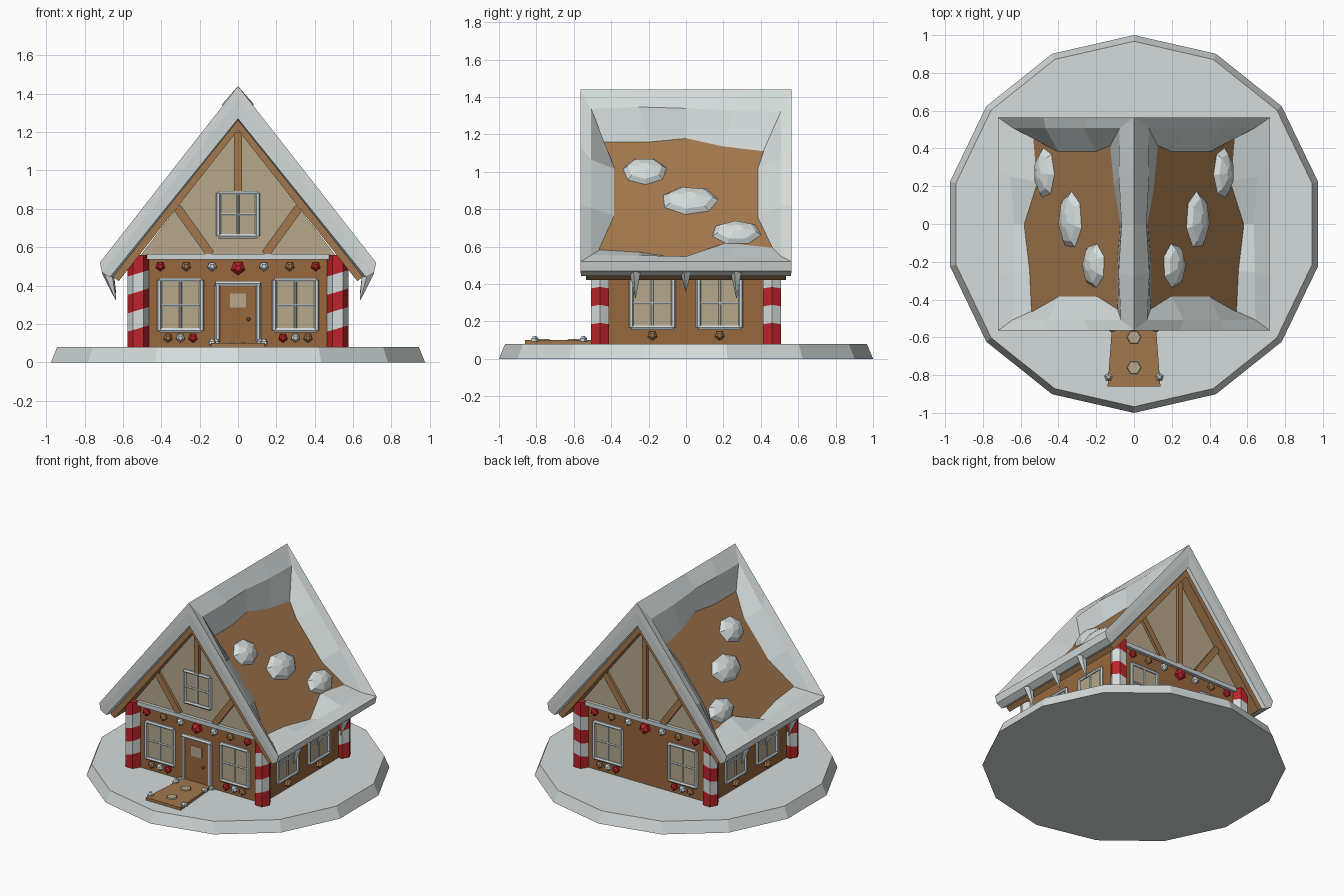
import bpy, bmesh, math, random
from mathutils import Matrix, Vector

if "Cube" in bpy.data.objects:
    bpy.data.objects.remove(bpy.data.objects["Cube"])

random.seed(4)
I = Matrix.Identity(4)


def mat(name, r, g, b):
    m = bpy.data.materials.new(name)
    m.diffuse_color = (r, g, b, 1)
    m.use_nodes = True
    m.node_tree.nodes["Principled BSDF"].inputs["Base Color"].default_value = m.diffuse_color
    return m


SNOW = mat("snow_white", .66, .72, .71)
WALL = mat("gingerbread_brown", .31, .135, .047)
WOOD = mat("biscuit_brown", .36, .185, .075)
CREAM = mat("cream", .47, .39, .26)
RED = mat("candy_red", .50, .018, .024)
ICING = mat("icing_grey_white", .60, .66, .67)


def loft(name, rings, mats, M=I, caps=True, closed=False):
    """Skin equal-length rings; one material per band if several are given."""
    bm = bmesh.new()
    vs = [[bm.verts.new(M @ Vector(p)) for p in r] for r in rings]
    n = len(rings[0])
    for k in range(len(rings) if closed else len(rings) - 1):
        a, b = vs[k], vs[(k + 1) % len(vs)]
        for i in range(n):
            f = bm.faces.new((a[i], a[(i + 1) % n], b[(i + 1) % n], b[i]))
            f.material_index = k % len(mats)
    if caps and not closed:
        bm.faces.new(vs[0])
        bm.faces.new(vs[-1]).material_index = (len(vs) - 2) % len(mats)
    bmesh.ops.recalc_face_normals(bm, faces=bm.faces)
    me = bpy.data.meshes.new(name)
    bm.to_mesh(me)
    bm.free()
    for m in mats:
        me.materials.append(m)
    ob = bpy.data.objects.new(name, me)
    bpy.context.collection.objects.link(ob)
    return ob


def ngon(n, r, z, cx=0, cy=0, a0=0.0):
    return [(cx + r * math.cos(a0 + 2 * math.pi * i / n),
             cy + r * math.sin(a0 + 2 * math.pi * i / n), z) for i in range(n)]


def box(name, c, s, m, M=I):
    q = [(-.5, -.5), (.5, -.5), (.5, .5), (-.5, .5)]
    return loft(name, [[(c[0] + a * s[0], c[1] + b * s[1], c[2] + k * s[2]) for a, b in q]
                       for k in (-.5, .5)], [m], M)


def rod(name, p, q, r, m, M=I, r2=None, n=6):
    p, q = Vector(p), Vector(q)
    T = M @ Matrix.Translation(p) @ (q - p).to_track_quat('Z', 'Y').to_matrix().to_4x4()
    return loft(name, [ngon(n, r, 0), ngon(n, r if r2 is None else r2, (q - p).length)], [m], T)


def drop(name, c, r, m, M=I, up=False):
    """Faceted candy drop whose pole points out of the wall (or up)."""
    T = M @ Matrix.Translation(c) @ (I if up else Matrix.Rotation(math.pi / 2, 4, 'X'))
    a = math.pi / 2 if up else -math.pi / 2
    return loft(name, [ngon(5, r, -.3 * r, a0=a), ngon(5, r, .35 * r, a0=a),
                       ngon(5, r * .45, .95 * r, a0=a)], [m], T)


def wall(angle):
    return Matrix.Rotation(math.radians(angle), 4, 'Z')


def window(name, x, z, w, h, d, M):
    """Pane, round frame and cross bars on a wall at distance d."""
    box(name + "_pane", (x, -d - .002, z), (w - .02, .008, h - .02), CREAM, M)
    x0, x1, z0, z1 = x - w / 2 + .01, x + w / 2 - .01, z - h / 2 + .01, z + h / 2 - .01
    y = -d - .006
    for a, b in (((x0, z0), (x1, z0)), ((x1, z0), (x1, z1)), ((x1, z1), (x0, z1)), ((x0, z1), (x0, z0))):
        rod(name + "_frame", (a[0], y, a[1]), (b[0], y, b[1]), .013, ICING, M)
    rod(name + "_mullion", (x, y, z0), (x, y, z1), .007, ICING, M)
    rod(name + "_crossbar", (x0, y, z), (x1, y, z), .007, ICING, M)


# Snowy base disc
loft("base", [ngon(14, 1, 0, a0=math.pi / 2), ngon(14, .967, .08, a0=math.pi / 2)], [SNOW])

# Walls and gable block
WX, WY = .52, .46
box("walls", (0, 0, .32), (2 * WX, 2 * WY, .48), WALL)
loft("gable", [[(-.51, y, .555), (.51, y, .555), (0, y, 1.22)] for y in (-WY, WY)], [CREAM])

# Striped candy corner posts with tilted bands
for sx in (-1, 1):
    for sy in (-1, 1):
        rings = []
        for k in range(6):
            tilt = .3 if 0 < k < 5 else 0
            rings.append([(x, y, z + tilt * (x - sx * WX))
                          for x, y, z in ngon(6, .056, .08 + .096 * k, sx * WX, sy * WY)])
        loft("candy_post", rings, [RED, SNOW, RED, SNOW, RED])

# Front and back decoration
for ang in (0, 180):
    M = wall(ang)
    box("icing_strip", (0, -WY - .008, .55), (.95, .03, .03), ICING, M)
    for s in (-1, 1):
        window("large_window", s * .30, .298, .24, .283, WY, M)
        T = M @ Matrix.Translation((s * .23, -WY - .005, .685)) @ Matrix.Rotation(-s * math.atan2(-.18, .25) , 4, 'Y')
        box("diagonal_beam", (0, 0, 0), (.045, .03, .30), WOOD, T)
        for x, m in ((.235, RED), (.30, ICING), (.365, WOOD)):
            drop("lower_drop", (s * x, -WY - .008, .127), .025, m, M)
        for x, m in ((.135, ICING), (.27, WOOD), (.405, RED)):
            drop("upper_drop", (s * x, -WY - .008, .50), .026, m, M)
    drop("centre_drop", (0, -WY - .01, .492), .038, RED, M)
    z0 = .89 if ang == 0 else .565
    box("centre_beam", (0, -WY - .005, (z0 + 1.2) / 2), (.04, .03, 1.2 - z0), WOOD, M)
window("gable_window", 0, .77, .225, .245, WY, I)

# Side windows and drops
for ang in (90, -90):
    M = wall(ang)
    for s in (-1, 1):
        window("side_window", s * .18, .298, .245, .283, WX, M)
        drop("side_drop", (s * .18, -WX - .008, .125), .027, WOOD, M)

# Door
box("door", (0, -WY - .005, .245), (.20, .02, .33), WALL)
box("door_pane", (0, -WY - .015, .322), (.085, .008, .075), CREAM)
for s in (-1, 1):
    rod("door_jamb", (s * .105, -WY - .01, .08), (s * .105, -WY - .01, .41), .014, ICING)
    drop("door_foot_drop", (s * .125, -WY - .02, .09), .018, ICING, up=True)
rod("door_lintel", (-.118, -WY - .01, .41), (.118, -WY - .01, .41), .015, ICING)
rod("door_step", (-.10, -WY - .01, .093), (.10, -WY - .01, .093), .009, ICING)
drop("door_knob", (.055, -WY - .017, .225), .012, WOOD)

# Path with stepping stones and drops
loft("path", [[(-.14, -.86, z), (.14, -.86, z), (.11, -.46, z), (-.11, -.46, z)]
              for z in (.075, .10)], [WOOD])
for y in (-.60, -.76):
    loft("stepping_stone", [ngon(6, .043, .09, 0, y), ngon(6, .035, .107, 0, y)], [CREAM])
for s in (-1, 1):
    for x, y in ((.135, -.81), (.115, -.55)):
        drop("path_drop", (s * x, y, .10), .022, ICING, up=True)

# Roof coordinates: u down the slope, h above the panel top
CO, SI, APEX = .62, .785, 1.27


def roof(u, y, h, s):
    return (s * (u * CO + h * SI), y, APEX - u * SI + h * CO)


def ridge_u(h):
    return -h * SI / CO


RIM = [(0, -1), (1/3, -1), (2/3, -1), (1, -1), (1, -.5), (1, 0), (1, .5),
       (1, 1), (2/3, 1), (1/3, 1), (0, 1), (0, .5), (0, 0), (0, -.5)]
# Inner edge of the snow rim, as x and y in plan
BARE = [(.09, -.45), (.2, -.38), (.4, -.38), (.54, -.46), (.55, -.25), (.58, 0), (.51, .22),
        (.53, .46), (.4, .38), (.2, .38), (.13, .41), (.11, .2), (.075, 0), (.09, -.2)]


def rim(u0, u1, hy, h0, h1, s, j=0.0):
    rnd = random.Random(7)
    return [roof(u0 + (u1 - u0) * a + rnd.uniform(-j, j), b * hy,
                 h0 + (h1 - h0) * a + rnd.uniform(-j, j), s) for a, b in RIM]


for s in (-1, 1):
    # Biscuit roof panel
    prof = [(0, 0), (1.05, 0), (1.05, -.037), (ridge_u(-.037), -.037)]
    loft("roof_panel", [[roof(u, y, h, s) for u, h in prof] for y in (-.535, .535)], [WOOD])
    # Raised snow rim around the bare panel
    rings = [rim(.03, 1.03, .5, -.012, -.012, s),
             rim(0, 1.062, .56, 0, .012, s),
             rim(ridge_u(.06), 1.068, .565, .06, .06, s),
             rim(ridge_u(.105), 1.035, .565, .105, .10, s),
             rim(-.005, .97, .507, .104, .06, s, .012),
             [roof(x / CO, y, -.003, s) for x, y in BARE]]
    loft("snow_rim", rings, [SNOW], closed=True)
    # Snow clumps on the bare panel
    for u, y, ru, ry in ((.34, -.22, .095, .125), (.54, .02, .10, .16), (.76, .27, .085, .14)):
        rings = [[roof(u + b * ru, y + a * ry, h, s) for a, b, _ in ngon(7, k, 0, a0=.3 + u)]
                 for k, h in ((1, -.005), (.75, .025), (.25, .045))]
        loft("snow_clump", rings, [SNOW])
    # Icicles under the eaves
    for y, tip in ((-.27, .325), (0, .36), (.27, .325)):
        rod("icicle", (s * .68, y, .475), (s * .637, y, tip), .034, SNOW, r2=.002, n=5)
